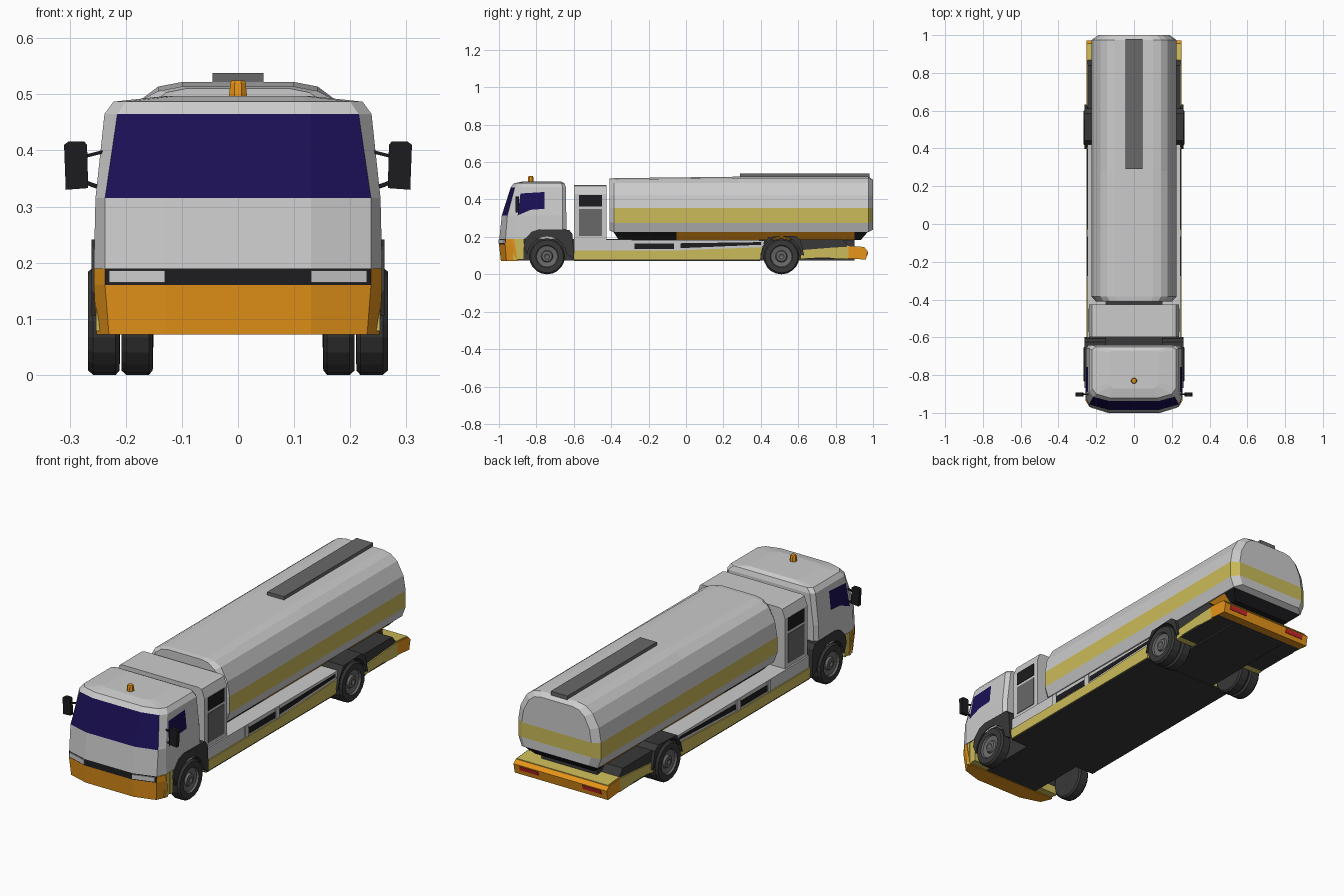
import bpy, bmesh, math

if "Cube" in bpy.data.objects:
    bpy.data.objects.remove(bpy.data.objects["Cube"])

COL = {
    'grey': (.62, .62, .62), 'orange': (.8, .3, .01), 'yellow': (.6, .5, .1),
    'black': (.012, .012, .014), 'dark': (.04, .04, .04), 'mid': (.14, .14, .14),
    'navy': (.01, .005, .09), 'red': (.6, .02, .02), 'lamp': (.55, .58, .55),
}
MATS = {}
for key, rgb in COL.items():
    MATS[key] = bpy.data.materials.new(key + "_paint")
    MATS[key].diffuse_color = (*rgb, 1)


def finish(name, bm, mats, mirror=False):
    bmesh.ops.recalc_face_normals(bm, faces=bm.faces)
    me = bpy.data.meshes.new(name)
    bm.to_mesh(me)
    bm.free()
    ob = bpy.data.objects.new(name, me)
    bpy.context.collection.objects.link(ob)
    for m in mats:
        me.materials.append(MATS[m])
    if mirror:
        ob.modifiers.new("mirror", 'MIRROR').use_mirror_merge = False
    return ob


def prism(name, pts, a, b, mat='grey', axis='x', mirror=False):
    """Extrude an outline: (y,z) along x, (x,y) along z or (x,z) along y."""
    put = {'x': lambda p, t: (t, p[0], p[1]), 'z': lambda p, t: (p[0], p[1], t),
           'y': lambda p, t: (p[0], t, p[1])}[axis]
    bm = bmesh.new()
    A = [bm.verts.new(put(p, a)) for p in pts]
    B = [bm.verts.new(put(p, b)) for p in pts]
    bm.faces.new(A)
    bm.faces.new(B)
    for i in range(len(pts)):
        j = (i + 1) % len(pts)
        bm.faces.new((A[i], A[j], B[j], B[i]))
    return finish(name, bm, [mat], mirror)


def box(name, x0, x1, y0, y1, z0, z1, mat='grey', mirror=False):
    return prism(name, [(y0, z0), (y1, z0), (y1, z1), (y0, z1)], x0, x1, mat, 'x', mirror)


def loft(name, rings, mats, pick=lambda r, k: 0, mirror=False):
    """Skin closed rings of 2n points; k is the segment number, the same on both halves."""
    bm = bmesh.new()
    V = [[bm.verts.new(p) for p in ring] for ring in rings]
    m = len(rings[0])
    n = m // 2
    for r in range(len(V) - 1):
        for i in range(m):
            j = (i + 1) % m
            f = bm.faces.new((V[r][i], V[r][j], V[r + 1][j], V[r + 1][i]))
            f.material_index = pick(r, min(i, m - 2 - i))
    for r, R in ((0, V[0]), (len(V) - 1, V[-1])):
        for i in range(n - 1):
            f = bm.faces.new((R[i], R[i + 1], R[m - 2 - i], R[m - 1 - i]))
            f.material_index = pick(r, i if r else 50 + i)
    return finish(name, bm, mats, mirror)


def sym(half):
    return half + [(-x, y, z) for x, y, z in reversed(half)]


def plan(z, *half):
    return sym([(x, y, z) for x, y in half])


# Cab shell with windscreen
loft("cab", [
    plan(.19, (.13, -.998), (.237, -.965), (.257, -.92), (.257, -.66), (.24, -.64)),
    plan(.315, (.13, -.985), (.237, -.955), (.254, -.92), (.254, -.66), (.24, -.64)),
    plan(.465, (.13, -.937), (.215, -.915), (.238, -.885), (.238, -.66), (.22, -.642)),
    plan(.487, (.13, -.92), (.2, -.9), (.222, -.87), (.222, -.665), (.2, -.65)),
    plan(.497, (.11, -.87), (.12, -.86), (.13, -.84), (.13, -.68), (.12, -.67)),
], ['grey', 'navy'], lambda r, k: int(r == 1 and k in (-1, 0)))

# Front bumper with grille band
loft("front_bumper", [
    plan(.072, (.13, -.99), (.23, -.96), (.252, -.91), (.252, -.9)),
    plan(.16, (.13, -1.0), (.237, -.967), (.257, -.93), (.257, -.915)),
    plan(.19, (.13, -.998), (.237, -.965), (.257, -.935), (.257, -.92)),
], ['orange', 'black'], lambda r, k: int(r == 1 and k in (-1, 0)))
prism("headlight", [(.13, -1.003), (.23, -.972), (.23, -.96), (.13, -.98)],
      .165, .186, 'lamp', 'z', True)

# Side windows follow the inward lean of the doors
bm = bmesh.new()
bm.faces.new([bm.verts.new((.2565 - (z - .315) * .1067, y, z)) for y, z in
              [(-.9, .315), (-.83, .345), (-.757, .35), (-.757, .44), (-.885, .432)]])
finish("side_window", bm, ['navy'], True)

# Mirrors and their arms
prism("mirror_housing", [(.267, .333), (.307, .33), (.31, .41), (.302, .416), (.274, .416), (.269, .41)],
      -.912, -.893, 'black', 'y', True)
prism("mirror_arm_upper", [(.235, .396), (.275, .386), (.275, .392), (.235, .402)],
      -.905, -.898, 'black', 'y', True)
prism("mirror_arm_lower", [(.24, .328), (.275, .34), (.275, .348), (.24, .336)],
      -.905, -.898, 'black', 'y', True)

# Roof beacon
loft("beacon", [[(r * math.cos(a), -.83 + r * math.sin(a), z) for a in
                 [(i + .5) * math.tau / 8 for i in range(8)]]
                for r, z in ((.017, .49), (.017, .5), (.015, .52), (.012, .525))], ['orange'])

# Cab entry steps
for i in range(3):
    box("entry_step", .15, .253 - .003 * (i % 2), -.925 + i * .02, -.905 + i * .02, .078, .19, 'yellow', True)


# Wheels: revolved tyre and rim
def wheel(name, y, dx=0):
    prof = [(.21, .045), (.211, .088), (.218, .096), (.258, .096), (.267, .088), (.267, .06),
            (.258, .056), (.253, .032), (.263, .027), (.265, .014), (.26, .005)]
    rings = [[(x + dx, y + r * math.cos(a), .096 + r * math.sin(a)) for a in
              [i * math.tau / 20 for i in range(20)]] for x, r in prof]
    loft(name, rings, ['dark', 'mid'], lambda r, k: int(r >= 5), True)


wheel("front_wheel", -.743)
wheel("rear_wheel", .51)
wheel("rear_inner_wheel", .51, -.059)


# Wheel arches
def arch(name, yc, outline):
    inner = [(yc + .106 * math.cos(a), .096 + .106 * math.sin(a)) for a in
             [math.radians(5 + 17 * i) for i in range(11)]]
    prism(name, outline + inner, .15, .261, 'dark', 'x', True)


arch("front_fender", -.743, [(-.868, .15), (-.86, .19), (-.825, .228), (-.785, .241),
                             (-.625, .238), (-.607, .215), (-.598, .08)])
arch("rear_fender", .51, [(.397, .1), (.41, .15), (.442, .2), (.585, .206), (.612, .185), (.632, .1)])

# Chassis, floor and skirts
box("chassis_spine", -.15, .15, -.93, .9, .075, .19, 'dark')
box("mid_floor", -.248, .248, -.6, .395, .072, .078, 'dark')
prism("side_skirt", [(-.6, .078), (.398, .078), (.41, .145), (-.04, .128), (-.6, .128)], -.252, .252, 'yellow')
prism("side_lockers", [(-.6, .12), (.41, .12), (.42, .182), (-.6, .186)], -.246, .246)
box("locker_opening", .24, .248, -.275, -.065, .136, .166, 'black', True)
box("locker_frame", .245, .25, -.3, -.275, .128, .182, 'grey', True)
box("locker_divider", .245, .25, -.065, -.035, .128, .182, 'grey', True)
prism("slot_opening", [(-.03, .14), (.4, .158), (.4, .172), (-.03, .166)], .24, .248, 'black', 'x', True)

# Rear platform
prism("rear_deck", [(.6, .1), (.88, .1), (.87, .15), (.84, .185), (.6, .185)], -.246, .246, 'dark')
prism("rear_skirt", [(.61, .08), (.66, .088), (.76, .09), (.8, .085), (.87, .082), (.87, .148),
                     (.77, .142), (.62, .13)], .15, .252, 'yellow', 'x', True)
box("rear_floor", -.248, .248, .64, .93, .082, .092, 'dark')
prism("rear_bumper", [(.87, .086), (.962, .078), (.972, .125), (.955, .142), (.86, .15)], -.252, .252, 'orange')
prism("rear_step", [(.86, .149), (.955, .141), (.955, .146), (.86, .154)], -.247, .247, 'yellow')
prism("tail_lamp", [(.96, .1), (.969, .1), (.974, .12), (.96, .12)], .12, .22, 'red', 'x', True)

# Equipment cabinet behind the cab
prism("cabinet", [(-.238, .18), (.238, .18), (.238, .43), (.222, .472), (.205, .477),
                  (-.205, .477), (-.222, .472), (-.238, .43)], -.598, -.425, 'grey', 'y')
box("cabinet_door", .23, .241, -.572, -.448, .205, .348, 'mid', True)
box("cabinet_window", .23, .241, -.572, -.448, .362, .425, 'black', True)


# Tank with yellow band
def tank_ring(y, sx, sz, lift=0):
    half = [(.1, .522), (.142, .514), (.178, .487), (.212, .425), (.224, .355), (.224, .275), (.205, .225)]
    return sym([(x * sx, y, .36 + (z - .36) * sz + (lift if z > .5 else 0)) for x, z in half])


loft("tank", [tank_ring(-.41, .9, .93), tank_ring(-.385, 1, 1, -.008), tank_ring(.28, 1, 1),
              tank_ring(.975, 1, 1), tank_ring(1.0, .84, .9)],
     ['grey', 'yellow'], lambda r, k: int(k == 4 and r > 0))

# Tapered cradle under the tank: black ends, orange middle
for name, y0, y1, e0, e1, mat in (("cradle_front", -.39, -.05, .03, 0, 'black'),
                                  ("cradle_middle", -.05, .9, 0, 0, 'orange'),
                                  ("cradle_rear", .9, .975, 0, .04, 'black')):
    loft(name, [plan(.184, (.16, y0 + e0), (.16, y1 - e1)),
                plan(.23, (.204, y0), (.204, y1))], [mat])

# Roof walkway
box("walkway", -.045, .045, .29, .98, .518, .538, 'mid')

for m in bpy.data.materials:
    if m.users and not m.is_grease_pencil:
        m.use_nodes = True
        m.node_tree.nodes["Principled BSDF"].inputs["Base Color"].default_value = m.diffuse_color
